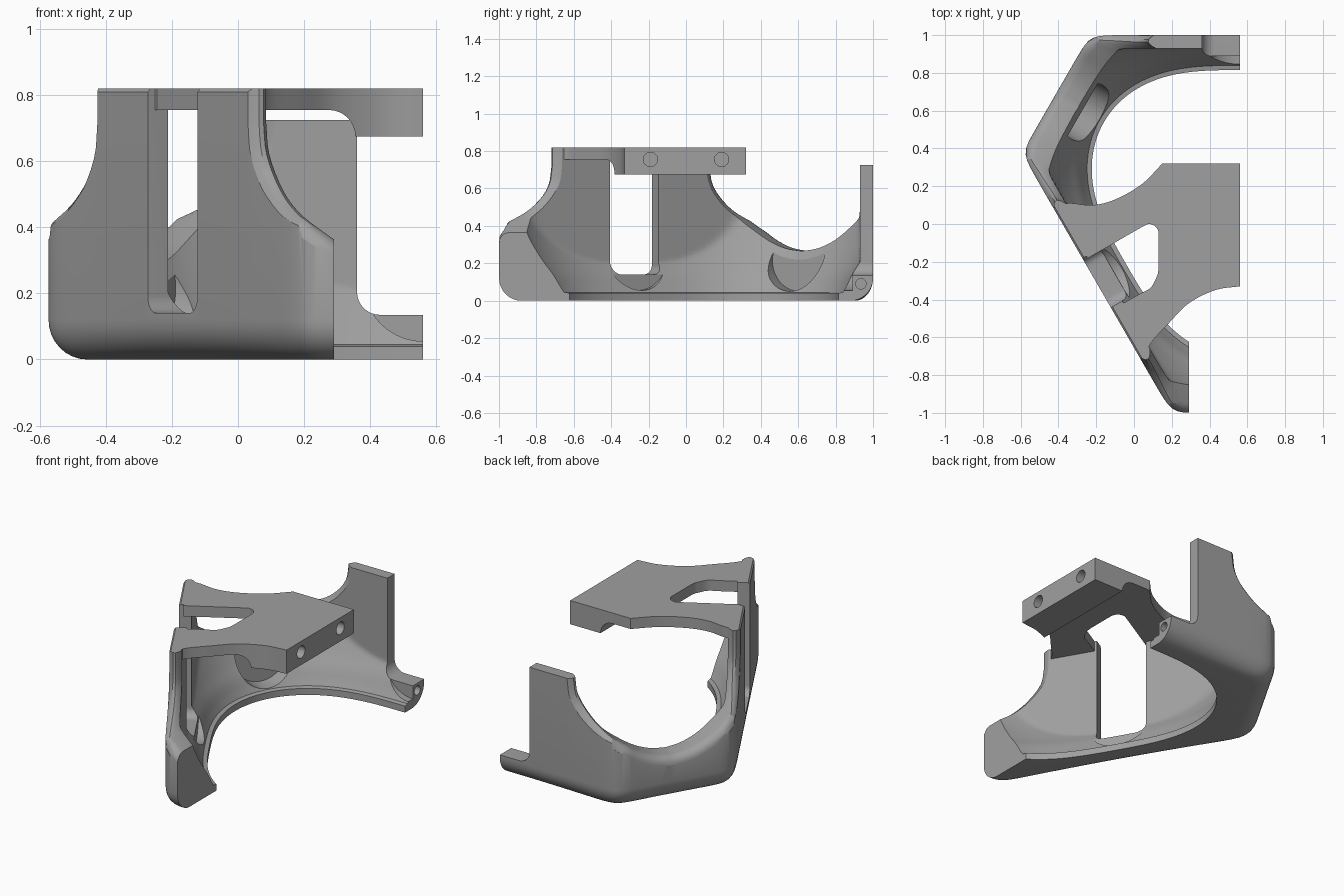
import bpy
import bmesh
from math import cos, sin, radians, pi, tau
from mathutils import Matrix, Vector

cube = bpy.data.objects.get("Cube")
if cube:
    bpy.data.objects.remove(cube)

grey = bpy.data.materials.new("plain grey")
grey.use_nodes = True
colour = (0.35, 0.35, 0.35, 1)
grey.diffuse_color = colour
grey.node_tree.nodes["Principled BSDF"].inputs["Base Color"].default_value = colour

CENTRE = Vector((0.56, 0.125, 0))
STEPS = 240
LONG, SHORT, TOP = 0.875, 1.125, 0.82


def finish(name, bm):
    bmesh.ops.recalc_face_normals(bm, faces=bm.faces)
    mesh = bpy.data.meshes.new(name)
    bm.to_mesh(mesh)
    bm.free()
    mesh.materials.append(grey)
    ob = bpy.data.objects.new(name, mesh)
    bpy.context.collection.objects.link(ob)
    return ob


def loft(name, rings):
    """Closed skin over rings of points, capped at both ends."""
    bm = bmesh.new()
    loops = [[bm.verts.new(p) for p in ring] for ring in rings]
    n = len(loops[0])
    for a, b in zip(loops, loops[1:]):
        for i in range(n):
            j = (i + 1) % n
            bm.faces.new((a[i], a[j], b[j], b[i]))
    bm.faces.new(loops[0])
    bm.faces.new(loops[-1])
    return finish(name, bm)


def prism(name, outline, low, high, matrix=Matrix()):
    return loft(name, [[matrix @ Vector((x, y, h)) for x, y in outline] for h in (low, high)])


def smooth(points, parts=6):
    """Rounded path through a few points."""
    pts = [Vector(p) for p in points]
    pts = [2 * pts[0] - pts[1]] + pts + [2 * pts[-1] - pts[-2]]
    out = []
    for a, b, c, d in zip(pts, pts[1:], pts[2:], pts[3:]):
        for k in range(parts):
            t = k / parts
            out.append((2*b + (c - a)*t + (2*a - 5*b + 4*c - d)*t*t
                        + (3*b - a - 3*c + d)*t**3) / 2)
    return [tuple(p) for p in out] + [tuple(points[-1])]


def arc(cx, cy, r, start, end, n=8):
    return [(cx + r * cos(radians(start + (end - start) * i / n)),
             cy + r * sin(radians(start + (end - start) * i / n))) for i in range(n + 1)]


def facing(angle):
    """Frame whose X runs along a wall, Y is up and Z points outward."""
    a = radians(angle)
    out, up = Vector((cos(a), sin(a), 0)), Vector((0, 0, 1))
    m = Matrix((up.cross(out), up, out)).transposed().to_4x4()
    m.translation = CENTRE
    return m


def boolean(ob, cutter, operation="DIFFERENCE"):
    mod = ob.modifiers.new("cut", "BOOLEAN")
    mod.object, mod.operation, mod.solver = cutter, operation, "EXACT"
    bpy.context.view_layer.objects.active = ob
    bpy.ops.object.modifier_apply(modifier=mod.name)
    bpy.data.objects.remove(cutter)


def box(x0, x1, y0, y1, z0, z1):
    return prism("box_cutter", [(x0, y0), (x1, y0), (x1, y1), (x0, y1)], z0, z1)


# Plan shapes, as radius against angle
def hexagon(t, long_side, short_side):
    total = 0
    for i in range(6):
        side = short_side if i % 2 == 0 else long_side
        total += (max(0, cos(t - radians(30 + 60 * i))) / side) ** 38
    return total ** (-1 / 38)


def opening(t):
    return 0.76 - 0.07 * cos(3 * (t - pi / 2))


def ring(radius, z):
    return [CENTRE + Vector((radius(t) * cos(t), radius(t) * sin(t), z))
            for t in (tau * i / STEPS for i in range(STEPS))]


# Outer shell with a rounded bottom edge
EDGE = 0.12
rings = []
for i in range(9):
    a = pi / 2 * i / 8
    inset = EDGE * (1 - sin(a))
    rings.append(ring(lambda t: hexagon(t, LONG, SHORT) - inset, EDGE * (1 - cos(a))))
rings.append(ring(lambda t: hexagon(t, LONG, SHORT), TOP - 0.01))
rings.append(ring(lambda t: hexagon(t, LONG, SHORT) - 0.01, TOP))
body = loft("shell_frame", rings)

# Bowl-shaped cavity above a three-lobed opening
profile = [(-0.1, 0), (0.04, 0)] + smooth(
    [(0.045, 0.025), (0.08, 0.045), (0.14, 0.077), (0.22, 0.13), (0.33, 0.19), (0.48, 0.25)]) + [(1, 0.4)]
boolean(body, loft("cavity", [
    ring(lambda t: min(hexagon(t, LONG - 0.07, SHORT - 0.13), opening(t) + grow), z) for z, grow in profile]))

# Scoop profile for the short walls
half = smooth([(0.475, 0.72), (0.465, 0.62), (0.425, 0.515), (0.375, 0.445), (0.3, 0.385),
               (0.2, 0.32), (0.1, 0.28), (0, 0.265)], 4)
scoop = [(0.475, 1)] + half + [(-x, y) for x, y in reversed(half[:-1])] + [(-0.475, 1)]


def scoop_cutter(angle):
    """Scoop that flares where it breaks the outer face, rounding that edge."""
    frame = facing(angle)
    # Depth below the face and outward growth, on the flat end and at the sharp wall edges
    flare = [((0.05, 0), (0.11, 0)), ((0.03, 0.004), (0.088, 0.008)), ((0.015, 0.015), (0.083, 0.022)),
             ((0.004, 0.03), (0.088, 0.038)), ((0, 0.05), (0.096, 0.056)), ((-0.3, 0.05), (-0.3, 0.056))]
    sections = [[frame @ Vector((x, y, 0.3)) for x, y in scoop]]
    for flat, sharp in flare:
        section = []
        for i, (x, y) in enumerate(scoop):
            before, after = scoop[max(i - 1, 0)], scoop[min(i + 1, len(scoop) - 1)]
            along = (Vector(after) - Vector(before)).normalized()
            face = min(SHORT, 2 * LONG - 3 ** 0.5 * abs(x))
            w = min(1, max(0, (abs(x) - 0.28) / 0.17))
            depth = flat[0] + (sharp[0] - flat[0]) * w
            grow = flat[1] + (sharp[1] - flat[1]) * w
            section.append(frame @ Vector((x - along.y * grow, y + along.x * grow, face - depth)))
        sections.append(section)
    return loft("scoop", sections)


for angle in (150, 270):
    boolean(body, scoop_cutter(angle))
    boolean(body, prism("pocket", arc(0, 0.215, 0.165, 0, 360, 40)[:-1], 0.5, 0.96, facing(angle)))
for angle in (90, 210):
    boolean(body, prism("pocket", arc(0, 0.235, 0.18, 0, 360, 40)[:-1], 0.4, 0.765, facing(angle)))

# Trim the open ends and the upright back post
along_y = Matrix(((1, 0, 0, 0), (0, 0, 1, 0), (0, 1, 0, 0), (0, 0, 0, 1)))
boolean(body, box(0.56, 3, -3, 3, -1, 2))
boolean(body, box(0.29, 3, -3, -0.3, -1, 2))
boolean(body, box(-2, 2, 0.45, 2, 0.725, 2))
step = [(0.36, 1), (0.36, 0.205)] + arc(0.43, 0.205, 0.07, 180, 270)[1:] + [(1, 0.135), (1, 1)]
boolean(body, prism("post_step", step, 0.5, 1.3, along_y))

# Slot through the long wall
slot = [(-0.15, 1)] + arc(-0.1, 0.19, 0.05, 180, 270) + arc(0.1, 0.19, 0.05, 270, 360) + [(0.15, 1)]
boolean(body, prism("slot", slot, 0.7, 1.2, facing(210)))

# Top plate, thick at its inner end and thin towards the wall
outline = smooth([(-0.41, 0.105), (-0.33, 0.11), (-0.22, 0.1), (-0.1, 0.13), (0.04, 0.21), (0.15, 0.32)]) + [(0.56, 0.32)]
outline += smooth([(0.56, -0.33), (0.43, -0.35), (0.29, -0.42), (0.18, -0.53), (0.09, -0.63), (0.06, -0.71)])
plate = prism("top_plate", outline, 0.675, TOP)
under = [(-1, 0.5), (0.355, 0.5), (0.355, 0.675)] + arc(0.275, 0.675, 0.08, 0, 90)[1:] + [(-1, 0.755)]
boolean(plate, prism("underside", under, -2, 2, along_y))
window = [(-0.6, -0.385), (-0.26, -0.19), (0.04, -0.017)] + arc(0.08, -0.05, 0.05, 100, 0)
window += [(0.13, -0.24)] + smooth([(0.125, -0.27), (0.09, -0.335), (0.03, -0.37)]) + [(-0.11, -0.45), (-0.45, -0.645)]
boolean(plate, prism("window", window, 0.1, 1))

# Screw holes in the two cut ends
along_x = Matrix(((0, 0, 1, 0), (1, 0, 0, 0), (0, 1, 0, 0), (0, 0, 0, 1)))
for ob, y, z, r in ((plate, -0.19, 0.755, 0.038), (plate, 0.19, 0.755, 0.038), (body, 0.935, 0.09, 0.028)):
    boolean(ob, prism("screw_hole", arc(y, z, r, 0, 360, 24)[:-1], 0.42, 0.7, along_x))

boolean(body, plate, "UNION")
bpy.ops.object.select_all(action="DESELECT")
body.select_set(True)
bpy.context.view_layer.objects.active = body
bpy.ops.object.shade_smooth_by_angle(angle=radians(30))
